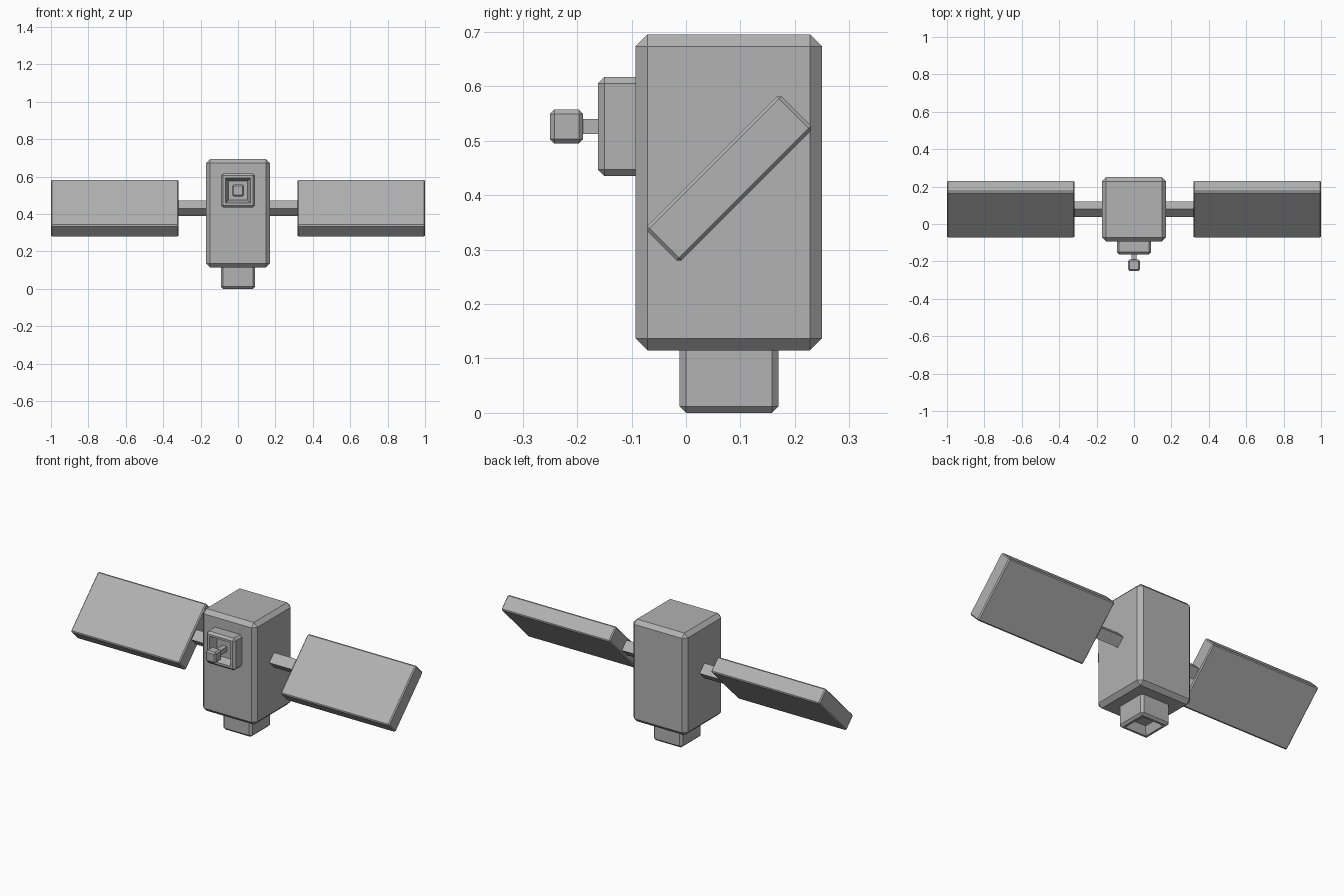
import bpy, bmesh
from math import pi
from mathutils import Vector, Matrix

if "Cube" in bpy.data.objects:
    bpy.data.objects.remove(bpy.data.objects["Cube"])

grey = bpy.data.materials.new("dark_grey")
grey.diffuse_color = (0.445, 0.445, 0.445, 1)
grey.use_nodes = True
grey.node_tree.nodes["Principled BSDF"].inputs["Base Color"].default_value = grey.diffuse_color


def box(name, lo, hi, bevel=0.0, tilt=0.0, recess=None):
    """Chamfered box; recess = (direction, rim, depth, taper)."""
    lo, hi = Vector(lo), Vector(hi)
    size, mid = hi - lo, (lo + hi) / 2
    bm = bmesh.new()
    bmesh.ops.create_cube(bm, size=1)
    bmesh.ops.scale(bm, vec=size, verts=bm.verts)
    if bevel:
        bmesh.ops.bevel(bm, geom=bm.edges[:], offset=bevel, segments=1,
                        affect='EDGES', profile=0.5)
    if recess:
        direction, rim, depth, taper = recess
        d = Vector(direction)
        bm.normal_update()
        face = max(bm.faces, key=lambda f: f.calc_center_median().dot(d) + f.normal.dot(d))
        bmesh.ops.inset_individual(bm, faces=[face], thickness=rim)
        bmesh.ops.inset_individual(bm, faces=[face], thickness=taper)
        bmesh.ops.translate(bm, vec=-d * depth, verts=face.verts[:])
    bmesh.ops.rotate(bm, cent=(0, 0, 0), matrix=Matrix.Rotation(tilt, 3, 'X'), verts=bm.verts)
    bmesh.ops.recalc_face_normals(bm, faces=bm.faces)
    mesh = bpy.data.meshes.new(name)
    bm.to_mesh(mesh)
    bm.free()
    mesh.materials.append(grey)
    ob = bpy.data.objects.new(name, mesh)
    ob.location = mid
    bpy.context.collection.objects.link(ob)
    return ob


# Main body
box("body", (-0.171, -0.093, 0.115), (0.171, 0.25, 0.695), 0.022)

# Hollow thruster underneath
box("thruster", (-0.091, -0.012, 0.0), (0.091, 0.17, 0.135), 0.012,
    recess=((0, 0, -1), 0.017, 0.045, 0.022))

# Antenna housing with recessed front, rod and tip
az = 0.526
box("antenna_housing", (-0.091, -0.162, az - 0.091), (0.091, -0.078, az + 0.091), 0.012,
    recess=((0, -1, 0), 0.017, 0.045, 0.022))
box("antenna_rod", (-0.014, -0.2, az - 0.014), (0.014, -0.11, az + 0.014))
box("antenna_tip", (-0.031, -0.25, az - 0.031), (0.031, -0.189, az + 0.031), 0.008)

# Tilted solar panels and their struts
py, pz = 0.079, 0.431
for side, s in (("left", -1), ("right", 1)):
    def span(a, b, hy, hz):
        x0, x1 = sorted((s * a, s * b))
        return (x0, py - hy, pz - hz), (x1, py + hy, pz + hz)
    box(side + "_panel", *span(0.318, 1.0, 0.1745, 0.0445), bevel=0.006, tilt=pi / 4)
    box(side + "_strut", *span(0.15, 0.335, 0.03, 0.03), tilt=pi / 4)
